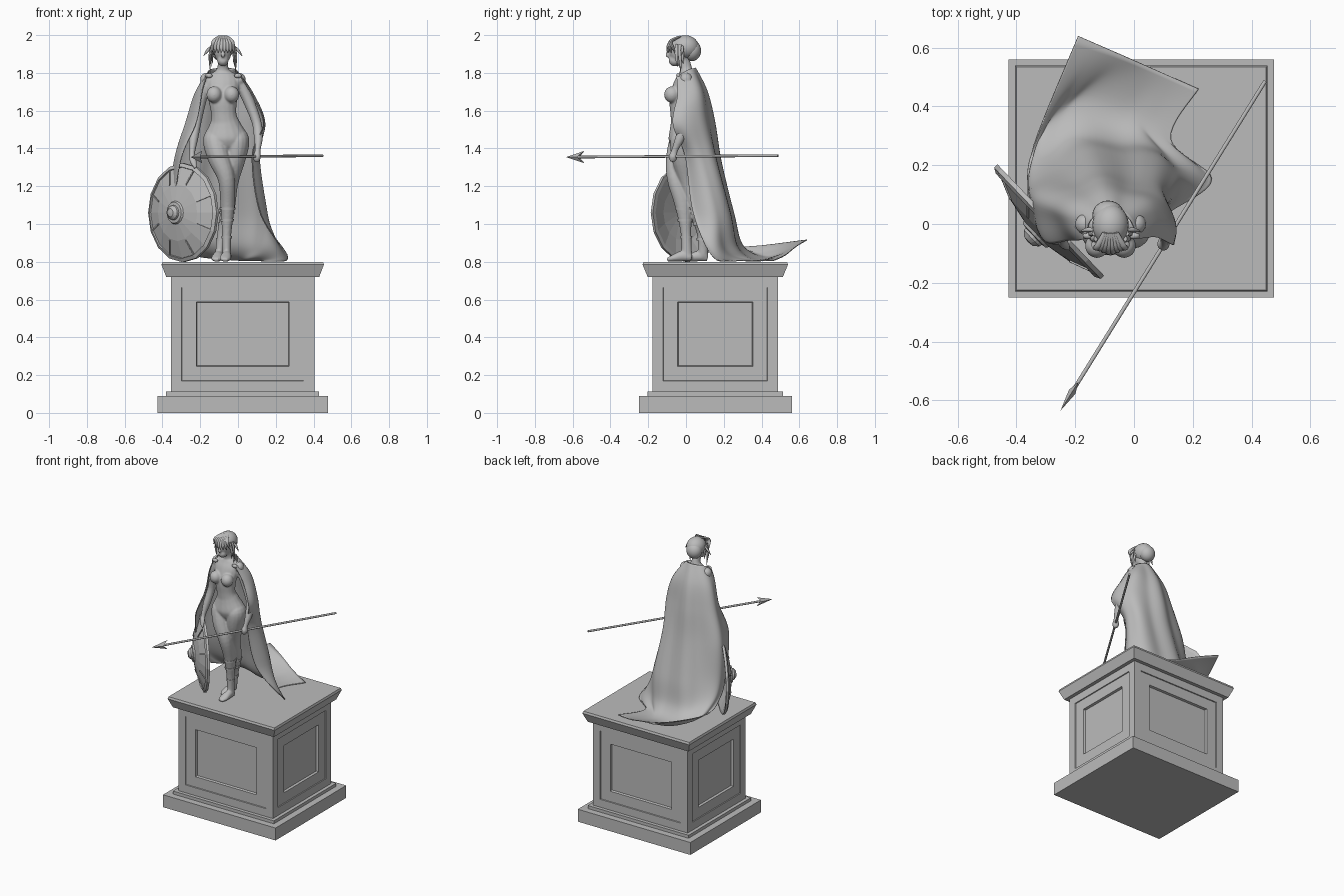
import bpy, bmesh, math
from mathutils import Vector, Matrix

# Dark stone used on every part
STONE = bpy.data.materials.new("dark_stone")
STONE.diffuse_color = (.5, .5, .5, 1)


def finish(name, bm, smooth=True, angle=50):
    bmesh.ops.recalc_face_normals(bm, faces=bm.faces)
    me = bpy.data.meshes.new(name)
    bm.to_mesh(me)
    bm.free()
    me.materials.append(STONE)
    ob = bpy.data.objects.new(name, me)
    bpy.context.collection.objects.link(ob)
    if smooth:
        bpy.context.view_layer.objects.active = ob
        ob.select_set(True)
        bpy.ops.object.shade_smooth_by_angle(angle=math.radians(angle))
        ob.select_set(False)
    return ob


def spline(pts, n):
    """Catmull-Rom curve through tuples of any length."""
    out, last = [], len(pts) - 1
    for i in range(last):
        a, b, c, d = (pts[max(i - 1, 0)], pts[i], pts[i + 1], pts[min(i + 2, last)])
        for k in range(n):
            t = k / n
            out.append(tuple(0.5 * (2 * q + (r - p) * t + (2 * p - 5 * q + 4 * r - s) * t * t
                                    + (3 * q - p - 3 * r + s) * t ** 3)
                             for p, q, r, s in zip(a, b, c, d)))
    return out + [tuple(pts[-1])]


def grid(bm, rows, closed=False):
    vs = [[bm.verts.new(p) for p in r] for r in rows]
    m = len(vs[0])
    for a, b in zip(vs, vs[1:]):
        for j in range(m if closed else m - 1):
            k = (j + 1) % m
            bm.faces.new((a[j], a[k], b[k], b[j]))
    if closed:
        bm.faces.new(vs[0])
        bm.faces.new(vs[-1])


def limb(bm, pts, n=5, sides=16):
    """Tube through (x, y, z, radius across, radius deep)."""
    pts = spline(pts, n)
    pos = [Vector(p[:3]) for p in pts]
    rows = []
    for i, p in enumerate(pts):
        t = (pos[min(i + 1, len(pos) - 1)] - pos[max(i - 1, 0)]).normalized()
        a = (Vector((1, 0, 0)) - t * t.x).normalized()
        b = t.cross(a)
        rx, ry = max(p[3], .001), max(p[4], .001)
        rows.append([pos[i] + a * rx * math.cos(w) + b * ry * math.sin(w)
                     for w in (2 * math.pi * k / sides for k in range(sides))])
    grid(bm, rows, True)


def ball(bm, c, r, seg=24):
    m = Matrix.Translation(c) @ Matrix.Diagonal((*r, 1))
    bmesh.ops.create_uvsphere(bm, u_segments=seg, v_segments=seg // 2, radius=1, matrix=m)


# Pedestal: stacked slabs centred under the figure, given as half sizes
PX, PY = .025, .155


def slab(name, z0, z1, a, b, panels=False):
    bm = bmesh.new()
    bmesh.ops.create_cube(bm, size=2)
    for v in bm.verts:
        h = b if v.co.z > 0 else a
        v.co = (PX + v.co.x * h[0], PY + v.co.y * h[1], z1 if v.co.z > 0 else z0)
    if panels:
        bm.normal_update()
        fs = [f for f in bm.faces if abs(f.normal.z) < .5]
        for t, d in ((.057, 0), (.002, -.006), (.075, 0), (.004, -.016)):
            bmesh.ops.inset_individual(bm, faces=fs, thickness=t, depth=d, use_even_offset=True)
    return finish(name, bm, False)


slab("plinth", 0, .09, (.452, .405), (.452, .405))
slab("plinth_step", .09, .112, (.405, .358), (.405, .358))
slab("pedestal_body", .112, .722, (.38, .333), (.38, .333), True)
slab("cornice", .72, .785, (.405, .358), (.43, .385))
slab("cornice_top", .785, .80, (.43, .385), (.425, .38))

# Body: overlapping forms fused into one smooth surface
bm = bmesh.new()
limb(bm, [(-.065, -.01, 1.37, .03, .03), (-.065, -.01, 1.41, .095, .07), (-.066, -.01, 1.46, .118, .083),
          (-.07, -.02, 1.53, .083, .064), (-.075, -.03, 1.58, .067, .052), (-.08, -.03, 1.66, .077, .058),
          (-.08, -.01, 1.74, .09, .055), (-.08, 0, 1.79, .07, .04), (-.08, 0, 1.82, .032, .033),
          (-.08, -.015, 1.88, .027, .03)])
# the front leg crosses inward, the rear leg trails behind it
limb(bm, [(-.1, -.01, 1.5, .03, .03), (-.122, -.012, 1.45, .062, .07), (-.1, -.04, 1.35, .06, .066),
          (-.062, -.055, 1.24, .045, .046), (-.055, -.015, 1.1, .038, .044), (-.06, 0, .95, .025, .028),
          (-.06, .005, .83, .022, .028)])
limb(bm, [(-.03, -.01, 1.5, .03, .03), (-.005, -.01, 1.45, .064, .072), (-.015, -.01, 1.35, .056, .066),
          (-.04, .01, 1.22, .042, .045), (-.055, .055, 1.08, .037, .043), (-.085, .085, .95, .025, .028),
          (-.1, .09, .83, .022, .028)])
for x, y in ((-.06, 0), (-.105, .085)):                       # feet
    limb(bm, [(x, y + .03, .822, .02, .02), (x, y - .02, .83, .026, .028),
              (x - .008, y - .07, .818, .03, .018), (x - .01, y - .1, .81, .016, .009)])
limb(bm, [(-.15, 0, 1.78, .03, .03), (-.185, 0, 1.7, .031, .034), (-.215, .01, 1.56, .026, .029),
          (-.235, -.02, 1.45, .024, .026), (-.243, -.05, 1.37, .015, .017),
          (-.238, -.07, 1.335, .019, .012), (-.225, -.085, 1.295, .008, .008)])
limb(bm, [(-.01, 0, 1.78, .03, .03), (.035, .01, 1.7, .031, .034), (.095, 0, 1.55, .026, .029),
          (.108, -.03, 1.46, .024, .026), (.104, -.06, 1.39, .015, .017),
          (.1, -.068, 1.355, .022, .024), (.1, -.07, 1.33, .012, .014)])
for s in (-1, 1):
    ball(bm, (-.08 + s * .046, -.074, 1.685), (.041, .042, .044))
    ball(bm, (-.08 + s * .085, 0, 1.765), (.036, .036, .036))
ball(bm, (-.08, -.035, 1.918), (.047, .056, .07))             # head
ball(bm, (-.08, -.06, 1.865), (.03, .032, .03))               # jaw
limb(bm, [(-.08, -.088, 1.925, .007, .005), (-.08, -.1, 1.895, .011, .01), (-.08, -.09, 1.885, .008, .006)])
body = finish("body", bm)
mod = body.modifiers.new("fuse", 'REMESH')
mod.mode, mod.voxel_size, mod.use_smooth_shade = 'VOXEL', .0055, True
mod = body.modifiers.new("soften", 'SMOOTH')
mod.factor, mod.iterations = .5, 6

# Hair: cap, bun, fringe and side locks
bm = bmesh.new()
ball(bm, (-.08, -.004, 1.937), (.062, .072, .062))
ball(bm, (-.088, .03, 1.918), (.054, .05, .056))
for i in range(8):
    s = i / 3.5 - 1
    limb(bm, [(-.08 + s * .02, -.03, 1.992, .008, .006), (-.08 + s * .045, -.08, 1.968, .013, .009),
              (-.08 + s * .056, -.098 + .03 * s * s, 1.93, .009, .007),
              (-.08 + s * .06, -.098 + .04 * s * s, 1.905, .001, .001)], 4, 8)
for s in (-1, 1):
    for dx, dy, end in ((0, 0, 1.83), (.006, .018, 1.80), (-.006, .03, 1.85)):
        limb(bm, [(-.08 + s * (.05 + dx), -.05 + dy, 1.95, .007, .009),
                  (-.08 + s * (.064 + dx), -.05 + dy, 1.89, .006, .009),
                  (-.08 + s * (.06 + dx), -.045 + dy, end, .001, .001)], 4, 8)
finish("hair", bm)

# Leaf-shaped ornaments at the temples
bm = bmesh.new()
for s in (-1, 1):
    limb(bm, [(-.08 + s * .055, -.02, 1.945, .003, .005), (-.08 + s * .08, -.02, 1.92, .008, .008),
              (-.08 + s * .102, -.025, 1.89, .001, .001)], 4, 8)
finish("hair_ornaments", bm)

# Cape: cloth rows from the neck to the trailing hem, right hand side round to the left
CAPE = [
    [(-.165, -.05, 1.785), (-.15, .01, 1.815), (-.1, .045, 1.825), (-.05, .045, 1.825), (-.01, .01, 1.815), (.015, -.05, 1.78)],
    [(-.19, -.055, 1.7), (-.225, .03, 1.7), (-.14, .1, 1.7), (-.03, .1, 1.7), (.07, .05, 1.7), (.075, -.045, 1.68)],
    [(-.22, -.055, 1.54), (-.275, .05, 1.54), (-.16, .135, 1.54), (-.01, .13, 1.54), (.125, .05, 1.54), (.135, -.07, 1.53)],
    [(-.3, -.06, 1.35), (-.335, .08, 1.33), (-.18, .165, 1.33), (0, .17, 1.33), (.115, .1, 1.34), (.075, -.005, 1.36)],
    [(-.34, .03, 1.1), (-.35, .12, 1.08), (-.2, .23, 1.06), (0, .24, 1.05), (.15, .17, 1.05), (.12, .04, 1.05)],
    [(-.36, .12, .96), (-.34, .21, .93), (-.21, .29, .89), (0, .28, .87), (.15, .21, .86), (.265, .15, .82)],
    [(-.34, .27, .88), (-.28, .36, .85), (-.19, .42, .825), (-.03, .38, .81), (.06, .335, .808), (.125, .29, .806)],
    [(-.19, .64, .915), (-.108, .604, .895), (-.026, .568, .87), (.056, .532, .84), (.138, .496, .82), (.22, .46, .806)],
]
cols = list(zip(*[spline(r, 10) for r in CAPE]))
rows = list(zip(*[spline(c, 8) for c in cols]))
folded = []
for i, r in enumerate(rows):
    t, new = i / (len(rows) - 1), []
    amp = .011 * math.sin(math.pi * min(1, t * 1.05)) ** .8 if t < .95 else 0
    for j, p in enumerate(r):
        u = j / (len(r) - 1)
        out = Vector((p[0] + .08, p[1], 0)).normalized()
        q = Vector(p) + out * amp * math.sin(u * 28 + 2.5 * t) * max(math.sin(math.pi * u), 0) ** .5
        q.z = max(q.z, .804)
        new.append(q)
    folded.append(new)
bm = bmesh.new()
grid(bm, folded)
cape = finish("cape", bm, True, 80)
mod = cape.modifiers.new("thickness", 'SOLIDIFY')
mod.thickness, mod.offset = .005, 0

# Cape clasps on the shoulders
bm = bmesh.new()
for x in (-.155, .0):
    ball(bm, (x, -.04, 1.785), (.02, .012, .013), 16)
finish("clasps", bm)

# Sandal straps on both shins
bm = bmesh.new()
for x, y, z, r in ((-.056, -.01, 1.08, .041), (-.058, -.005, 1.02, .035), (-.06, .002, .93, .027),
                   (-.059, .06, 1.06, .04), (-.072, .074, 1.0, .033), (-.089, .087, .92, .027)):
    limb(bm, [(x, y, z - .007, r, r * 1.12), (x, y, z + .007, r * 1.03, r * 1.16)], 1, 16)
finish("sandal_straps", bm)

# Shield: faceted dish with a boss, rim and radial ribs
place = Matrix.Translation((-.289, .008, 1.06)) @ \
    Vector((-.72, -.69, 0)).to_track_quat('Z', 'Y').to_matrix().to_4x4()
profile = [(.001, .1), (.022, .097), (.038, .082), (.04, .072), (.056, .07), (.062, .06), (.15, .043), (.24, .01),
           (.243, .018), (.262, .008), (.262, -.008), (.24, -.006), (.15, .028), (.001, .05)]
bm = bmesh.new()
grid(bm, [[(r * math.cos(a), r * math.sin(a), h) for a in (2 * math.pi * k / 16 for k in range(16))]
          for r, h in profile], True)
bmesh.ops.transform(bm, matrix=place, verts=bm.verts)
finish("shield", bm, False)
bm = bmesh.new()
for k in range(8):
    m = place @ Matrix.Rotation(math.pi / 4 * (k + .5), 4, 'Z') @ Matrix.Translation((.2, 0, .026)) \
        @ Matrix.Rotation(.35, 4, 'Y') @ Matrix.Diagonal((.09, .007, .008, 1))
    bmesh.ops.create_cube(bm, size=1, matrix=m)
finish("shield_ribs", bm, False)

# Spear: shaft and barbed upright blade
tail, tip = Vector((.447, .487, 1.362)), Vector((-.25, -.635, 1.354))
d = (tip - tail).normalized()
side, up = Vector((d.y, -d.x, 0)).normalized(), Vector((0, 0, 1))
end = tip - d * .06
bm = bmesh.new()
bmesh.ops.create_cone(bm, cap_ends=True, segments=10, radius1=.007, radius2=.007, depth=(end - tail).length,
                      matrix=Matrix.Translation((tail + end) / 2) @ d.to_track_quat('Z', 'Y').to_matrix().to_4x4())
finish("spear_shaft", bm)
bm = bmesh.new()
edge = [bm.verts.new(tip - d * a + up * h) for a, h in ((0, 0), (.115, .033), (.075, .008), (.075, -.008), (.115, -.033))]
for s in (-1, 1):
    mid = bm.verts.new(tip - d * .075 + side * s * .013)
    for k in range(5):
        bm.faces.new((edge[k], edge[(k + 1) % 5], mid))
finish("spear_head", bm, False)
